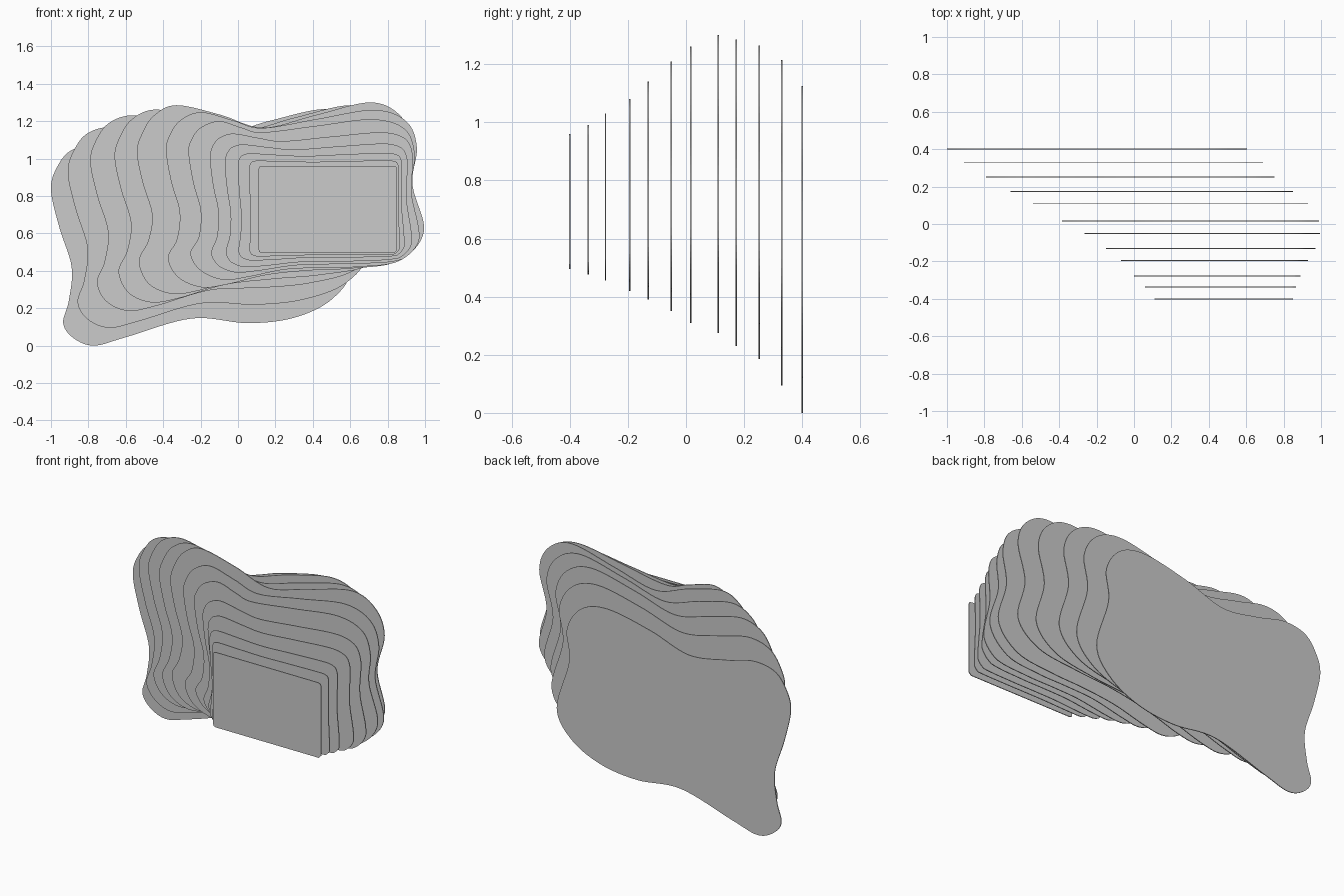
import bpy, bmesh

THICK = 0.005
STEPS = 8

# plate placement: y, x min, x max, z min, z max
PLATES = [
    (-.40, .11, .85, .495, .96), (-.337, .06, .865, .477, .99),
    (-.277, .0, .89, .455, 1.03), (-.194, -.07, .93, .42, 1.08),
    (-.13, -.15, .97, .39, 1.14), (-.05, -.265, .995, .35, 1.21),
    (.016, -.385, .99, .31, 1.26), (.111, -.54, .93, .275, 1.30),
    (.173, -.66, .85, .23, 1.285), (.252, -.79, .75, .185, 1.265),
    (.33, -.91, .69, .095, 1.215), (.40, -1.0, .605, .0, 1.125)]

# matching key outlines (x, z), from the left bulge downwards
FRONT = [(.11, .9), (.11, .8), (.11, .7), (.11, .6), (.11, .515), (.114, .5), (.13, .495),
         (.25, .495), (.38, .495), (.5, .495), (.65, .495), (.835, .495), (.85, .51),
         (.85, .73), (.85, .945), (.845, .956), (.83, .96), (.6, .96), (.45, .96),
         (.3, .96), (.13, .96), (.115, .956), (.11, .943)]
INNER = [(-.265, 1.03), (-.24, .87), (-.2, .72), (-.21, .58), (-.255, .49), (-.2, .4),
         (-.08, .35), (.05, .365), (.25, .405), (.45, .415), (.65, .42), (.87, .455),
         (.995, .61), (.935, .85), (.945, 1.03), (.89, 1.16), (.72, 1.21), (.42, 1.175),
         (.13, 1.14), (.02, 1.165), (-.1, 1.2), (-.2, 1.165), (-.25, 1.1)]
MIDDLE = [(-.54, 1.03), (-.51, .87), (-.46, .7), (-.48, .56), (-.53, .45), (-.48, .33),
          (-.36, .275), (-.22, .29), (.0, .355), (.25, .40), (.5, .42), (.77, .46),
          (.92, .6), (.87, .85), (.92, 1.08), (.86, 1.23), (.7, 1.3), (.4, 1.23),
          (.13, 1.165), (-.1, 1.235), (-.33, 1.285), (-.45, 1.23), (-.515, 1.13)]
BACK = [(-1, .83), (-.955, .63), (-.89, .42), (-.905, .24), (-.935, .12), (-.88, .04),
        (-.77, .0), (-.6, .045), (-.25, .145), (.05, .12), (.3, .15), (.5, .25),
        (.6, .42), (.515, .73), (.53, .93), (.43, 1.08), (.25, 1.125), (-.04, 1.07),
        (-.3, .99), (-.55, 1.025), (-.74, 1.07), (-.89, 1.045), (-.97, .95)]


def sample(pts, smooth):
    """Closed outline through pts, fitted to a unit box."""
    out, n = [], len(pts)
    for i in range(n):
        a, b, c, d = (pts[(i + k) % n] for k in (-1, 0, 1, 2))
        for s in range(STEPS):
            t = s / STEPS
            if smooth:
                out.append([.5 * (2 * b[k] + (c[k] - a[k]) * t
                                  + (2 * a[k] - 5 * b[k] + 4 * c[k] - d[k]) * t * t
                                  + (3 * b[k] - a[k] - 3 * c[k] + d[k]) * t ** 3)
                            for k in (0, 1)])
            else:
                out.append([b[k] + (c[k] - b[k]) * t for k in (0, 1)])
    return fit(out)


def fit(pts, x0=0, x1=1, z0=0, z1=1):
    xs, zs = zip(*pts)
    ax, bx, az, bz = min(xs), max(xs), min(zs), max(zs)
    return [(x0 + (x - ax) / (bx - ax) * (x1 - x0),
             z0 + (z - az) / (bz - az) * (z1 - z0)) for x, z in pts]


KEYS = [(-.40, sample(FRONT, False)), (-.05, sample(INNER, True)),
        (.111, sample(MIDDLE, True)), (.40, sample(BACK, True))]


def outline(y):
    for (ya, a), (yb, b) in zip(KEYS, KEYS[1:]):
        if y <= yb:
            t = (y - ya) / (yb - ya)
            return [(p[0] + (q[0] - p[0]) * t, p[1] + (q[1] - p[1]) * t)
                    for p, q in zip(a, b)]


# thin upright plates morphing from rectangle to wavy outline
for i, (y, x0, x1, z0, z1) in enumerate(PLATES):
    bm = bmesh.new()
    verts = [bm.verts.new((x, y - THICK / 2, z))
             for x, z in fit(outline(y), x0, x1, z0, z1)]
    face = bm.faces.new(verts)
    ext = bmesh.ops.extrude_face_region(bm, geom=[face], use_keep_orig=True)
    moved = [g for g in ext["geom"] if isinstance(g, bmesh.types.BMVert)]
    bmesh.ops.translate(bm, verts=moved, vec=(0, THICK, 0))
    bmesh.ops.recalc_face_normals(bm, faces=bm.faces)
    mesh = bpy.data.meshes.new(f"plate_{i + 1}")
    bm.to_mesh(mesh)
    bm.free()
    bpy.context.collection.objects.link(bpy.data.objects.new(f"plate_{i + 1}", mesh))
